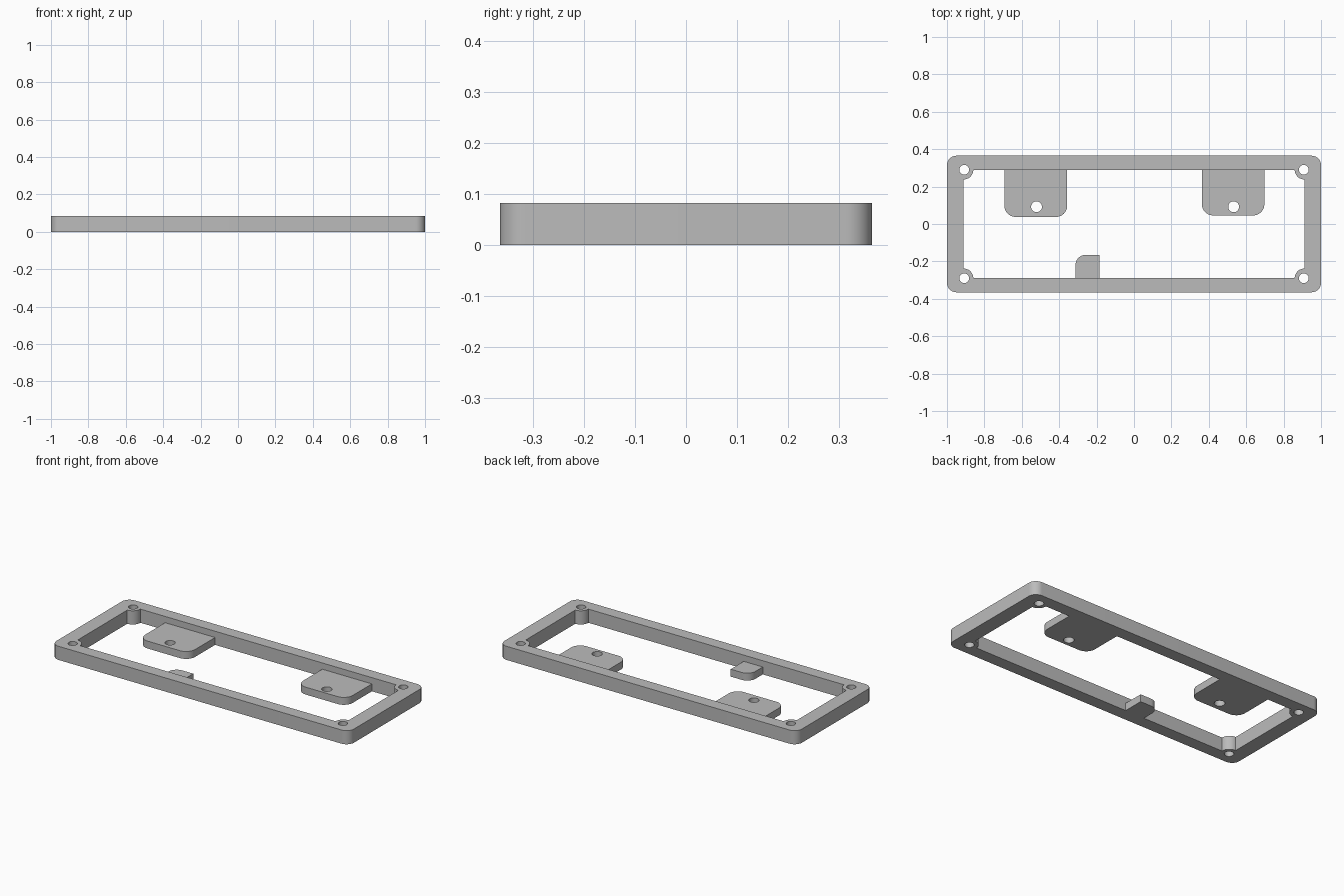
import bpy, bmesh
from math import cos, sin, pi, radians

cube = bpy.data.objects.get("Cube")
if cube:
    bpy.data.objects.remove(cube, do_unlink=True)

GREY = (0.5, 0.5, 0.5, 1)
mat = bpy.data.materials.new("plain grey")
mat.use_nodes = True
mat.diffuse_color = GREY
mat.node_tree.nodes["Principled BSDF"].inputs["Base Color"].default_value = GREY

HEIGHT, TAB_HEIGHT = 0.083, 0.045
IN_X, IN_Y = 0.911, 0.29          # inner opening, also the screw positions


def arc(cx, cy, r, start, end, steps=10):
    return [(cx + r * cos(start + (end - start) * i / steps),
             cy + r * sin(start + (end - start) * i / steps)) for i in range(steps + 1)]


def circle(cx, cy, r):
    return arc(cx, cy, r, 0, 2 * pi, 32)[:-1]


def rounded_box(x0, x1, y0, y1, radii):
    """Rectangle outline; radii run top right, top left, bottom left, bottom right."""
    points = []
    corners = [(x1, y1, -1, -1), (x0, y1, 1, -1), (x0, y0, 1, 1), (x1, y0, -1, 1)]
    for k, ((x, y, sx, sy), r) in enumerate(zip(corners, radii)):
        if r:
            points += arc(x + sx * r, y + sy * r, r, k * pi / 2, (k + 1) * pi / 2)
        else:
            points.append((x, y))
    return points


def plate(name, loops, height):
    """Extrude an outline with holes up from the ground."""
    curve = bpy.data.curves.new(name, 'CURVE')
    curve.dimensions = '2D'
    curve.fill_mode = 'BOTH'
    curve.extrude = height / 2
    for loop in loops:
        spline = curve.splines.new('POLY')
        spline.points.add(len(loop) - 1)
        for p, (x, y) in zip(spline.points, loop):
            p.co = (x, y, height / 2, 1)
        spline.use_cyclic_u = True
    obj = bpy.data.objects.new(name, curve)
    bpy.context.collection.objects.link(obj)
    bpy.ops.object.select_all(action='DESELECT')
    obj.select_set(True)
    bpy.context.view_layer.objects.active = obj
    bpy.ops.object.convert(target='MESH')
    obj = bpy.context.view_layer.objects.active
    obj.name = name
    # Weld caps to walls and stand the plate on the ground
    bm = bmesh.new()
    bm.from_mesh(obj.data)
    bmesh.ops.remove_doubles(bm, verts=bm.verts, dist=0.0001)
    low = min(v.co.z for v in bm.verts)
    for v in bm.verts:
        v.co.z -= low
    bmesh.ops.recalc_face_normals(bm, faces=bm.faces)
    bm.to_mesh(obj.data)
    bm.free()
    obj.data.materials.clear()
    obj.data.materials.append(mat)
    bpy.ops.object.shade_smooth_by_angle(angle=radians(30))
    return obj


# Frame: rounded outside, opening with round screw bosses in its corners
opening, screw_holes = [], []
for k, (sx, sy) in enumerate([(1, 1), (-1, 1), (-1, -1), (1, -1)]):
    x, y = sx * IN_X, sy * IN_Y
    opening += arc(x, y, 0.052, (k + 3) * pi / 2, (k + 2) * pi / 2)
    screw_holes.append(circle(sx * 0.908, y, 0.026))
outside = rounded_box(-1, 1, -0.365, 0.365, [0.05] * 4)
plate("frame", [outside, opening] + screw_holes, HEIGHT)

# Two drilled mounting tabs on the back rail
for name, x0, x1, y0, hole_x in [("right_mounting_tab", -0.693, -0.357, 0.038, -0.521),
                                 ("left_mounting_tab", 0.363, 0.697, 0.046, 0.533)]:
    plate(name, [rounded_box(x0, x1, y0, IN_Y, [0, 0, 0.06, 0.06]),
                 circle(hole_x, 0.092, 0.029)], TAB_HEIGHT)

# Small locating tab on the front rail, one corner rounded
plate("locating_tab", [rounded_box(-0.313, -0.185, -IN_Y, -0.165, [0, 0.055, 0, 0])], TAB_HEIGHT)
